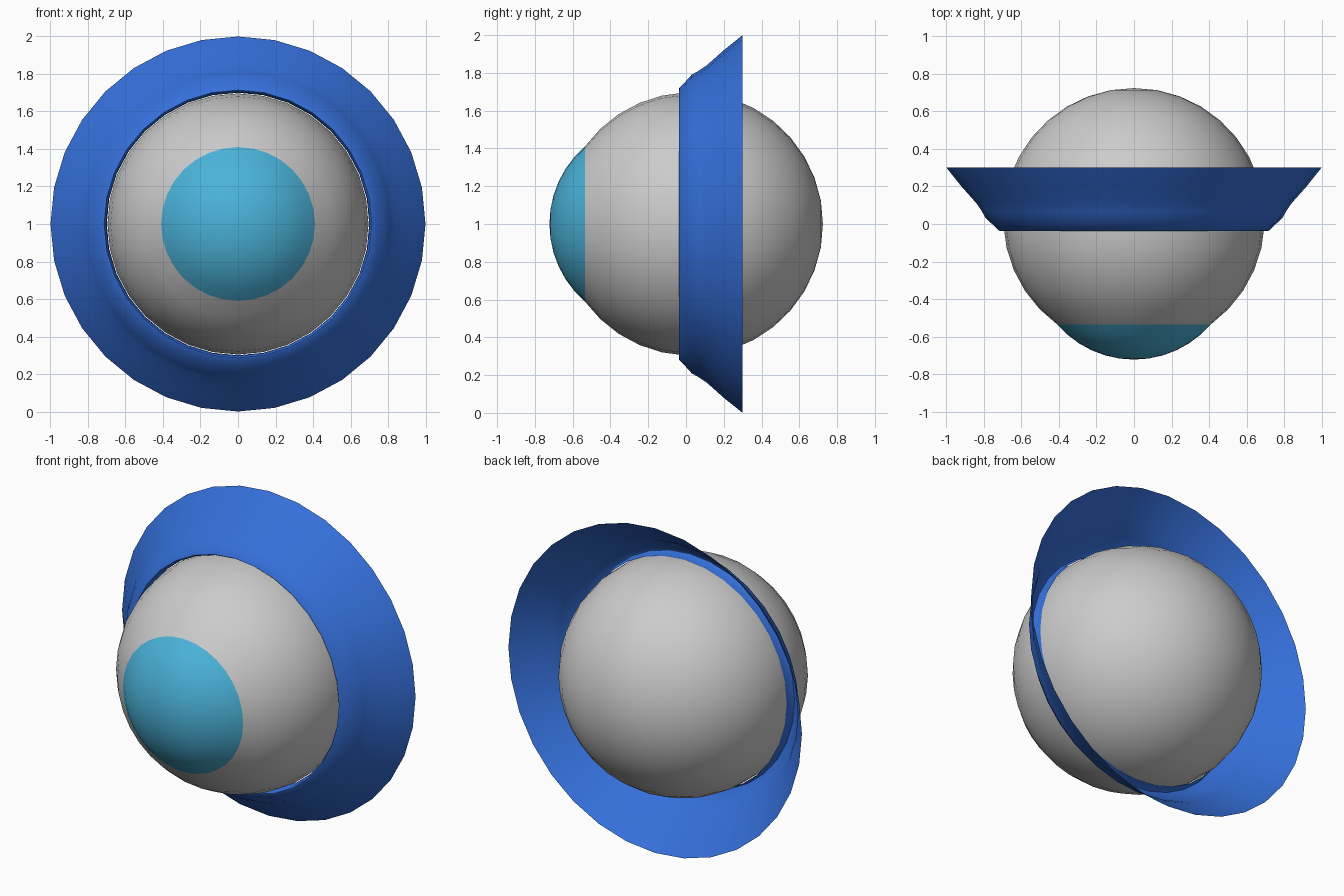
import bpy, math

if "Cube" in bpy.data.objects:
    bpy.data.objects.remove(bpy.data.objects["Cube"])

SEG = 32
CZ = 1.0  # height of the shared axis, which runs along y


def material(name, rgb):
    m = bpy.data.materials.new(name)
    m.diffuse_color = (*rgb, 1)
    m.use_nodes = True
    m.node_tree.nodes["Principled BSDF"].inputs["Base Color"].default_value = m.diffuse_color
    return m


def revolve(name, profile, mat=None, angle=60):
    """Turn a (y, radius) profile about the y axis; radius 0 makes a pole."""
    verts, faces, rings = [], [], []
    for y, r in profile:
        n = 1 if r < 1e-5 else SEG
        rings.append([len(verts) + i for i in range(n)])
        for i in range(n):
            a = 2 * math.pi * i / SEG
            verts.append((r * math.sin(a), y, CZ + r * math.cos(a)))
    for a, b in zip(rings, rings[1:]):
        for i in range(SEG):
            j = (i + 1) % SEG
            quad = [a[i % len(a)], a[j % len(a)], b[j % len(b)], b[i % len(b)]]
            faces.append(list(dict.fromkeys(quad)))
    me = bpy.data.meshes.new(name)
    me.from_pydata(verts, [], faces)
    ob = bpy.data.objects.new(name, me)
    bpy.context.collection.objects.link(ob)
    if mat:
        me.materials.append(mat)
    bpy.ops.object.select_all(action='DESELECT')
    ob.select_set(True)
    bpy.context.view_layer.objects.active = ob
    bpy.ops.object.mode_set(mode='EDIT')
    bpy.ops.mesh.select_all(action='SELECT')
    bpy.ops.mesh.normals_make_consistent(inside=False)
    bpy.ops.object.mode_set(mode='OBJECT')
    bpy.ops.object.shade_smooth_by_angle(angle=math.radians(angle))
    return ob


def arc(cy, radius, a0, a1, n):
    """Circle arc as (y, radius) points; angle 0 points to the front."""
    pts = []
    for i in range(n + 1):
        a = a0 + (a1 - a0) * i / n
        pts.append((cy - radius * math.cos(a), abs(radius * math.sin(a))))
    return pts


# Eyeball: sphere open at the front where the iris sits
R, CY = 0.697, 0.028
IRIS_R = 0.41
revolve("eyeball", arc(CY, R, math.asin(IRIS_R / R), math.pi, 14))

# Iris: tighter dome bulging from the front opening
edge_y = CY - math.sqrt(R * R - IRIS_R ** 2)
h = edge_y + 0.723
dome = (IRIS_R ** 2 + h * h) / (2 * h)
revolve("iris", arc(edge_y - h + dome, dome, 0, math.asin(IRIS_R / dome), 6),
        material("iris_blue", (0.07, 0.45, 0.70)))

# Flared collar: thin sheet with a curled inner lip
collar = [(0.30, 1.0), (0.20, 0.92), (0.11, 0.84), (0.07, 0.813), (0.03, 0.79),
          (0.0, 0.757), (-0.035, 0.722), (-0.037, 0.714), (-0.02, 0.704), (0.02, 0.70)]
revolve("collar", collar[::-1], material("collar_blue", (0.035, 0.16, 0.70)))
